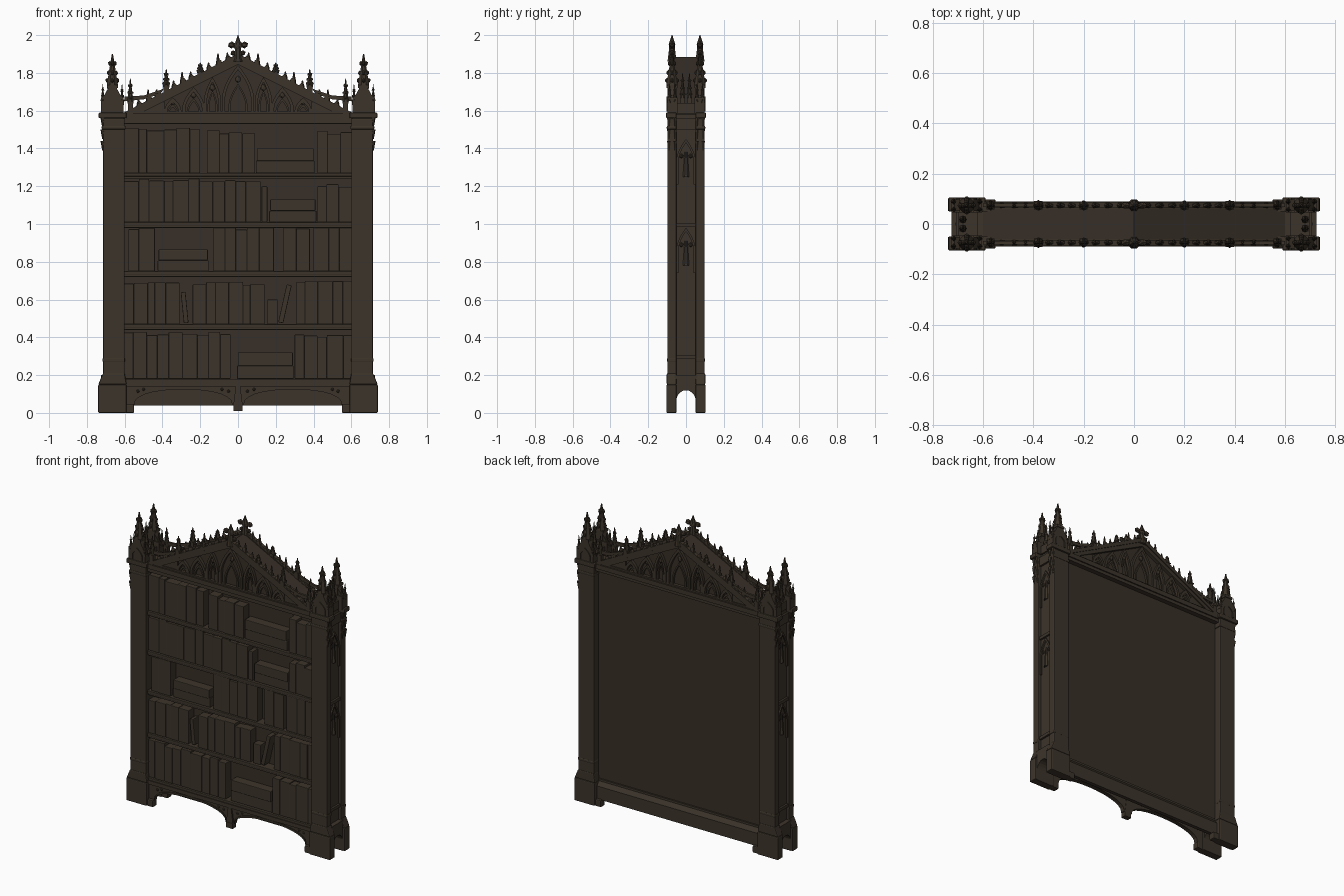
import bpy, bmesh, math, random
from mathutils import Matrix

random.seed(4)
if "Cube" in bpy.data.objects:
    bpy.data.objects.remove(bpy.data.objects["Cube"])


def material(name, rgb):
    m = bpy.data.materials.new(name)
    m.use_nodes = True
    m.diffuse_color = (*rgb, 1)
    m.node_tree.nodes["Principled BSDF"].inputs["Base Color"].default_value = (*rgb, 1)
    return m


WOOD = material("dark oak", (0.045, 0.034, 0.023))
BACK = material("reddish oak", (0.040, 0.029, 0.021))


def box(bm, x0, x1, y0, y1, z0, z1, lean=0):
    mat = Matrix.Translation(((x0 + x1) / 2, (y0 + y1) / 2, (z0 + z1) / 2))
    mat = mat @ Matrix.Rotation(lean, 4, 'Y') @ Matrix.Diagonal((x1 - x0, y1 - y0, z1 - z0, 1))
    bmesh.ops.create_cube(bm, size=1, matrix=mat)


def prism(bm, pts, a, b, side=False):
    """Extrude a 2D outline along y, or along x when side is set."""
    def place(p, d):
        return (d, p[0], p[1]) if side else (p[0], d, p[1])
    lo = [bm.verts.new(place(p, a)) for p in pts]
    hi = [bm.verts.new(place(p, b)) for p in pts]
    bm.faces.new(lo)
    bm.faces.new(hi[::-1])
    for i in range(len(pts)):
        j = (i + 1) % len(pts)
        bm.faces.new((lo[i], lo[j], hi[j], hi[i]))


def cone(bm, x, y, z0, z1, r0, r1, seg=8):
    bmesh.ops.create_cone(bm, cap_ends=True, segments=seg, radius1=r0, radius2=r1, depth=z1 - z0,
                          matrix=Matrix.Translation((x, y, (z0 + z1) / 2)) @ Matrix.Rotation(math.pi / seg, 4, 'Z'))


def knob(bm, x, y, z, r, tall=1.0, deep=1.0):
    bmesh.ops.create_icosphere(bm, subdivisions=1, radius=r,
                               matrix=Matrix.Translation((x, y, z)) @ Matrix.Diagonal((1, deep, tall, 1)))


def arch(c, z0, w, straight, rise, n=6):
    """Pointed arch outline from the left foot over the tip to the right foot."""
    half = [(w * (1 - (i / n) ** 1.8), z0 + straight + rise * i / n) for i in range(n + 1)]
    left = [(c - w, z0)] + [(c - x, z) for x, z in half]
    return left + [(c + x, z) for x, z in half[-2::-1]] + [(c + w, z0)]


def arch_strip(bm, c, z0, w, straight, rise, t, a, b, side=False):
    outer = arch(c, z0, w, straight, rise)
    inner = arch(c, z0, w - t, straight, rise - 1.6 * t)
    prism(bm, outer + inner[::-1], a, b, side)


def spire(bm, x, y, z0, z1, r):
    """Pinnacle: square shaft, crocketed cone and a small finial."""
    h = z1 - z0
    cone(bm, x, y, z0, z0 + .3 * h, r, r, 4)
    cone(bm, x, y, z0 + .28 * h, z0 + .34 * h, 1.2 * r, 1.2 * r, 4)
    cone(bm, x, y, z0 + .34 * h, z1, .95 * r, .1 * r, 8)
    for f, k in ((.44, .8), (.6, .6), (.8, .4)):
        for dx, dy in ((1, 0), (-1, 0), (0, 1), (0, -1)):
            knob(bm, x + dx * r * k, y + dy * r * k, z0 + f * h, .3 * r, 1.3)


def finish(bm, name, mat=WOOD, mirror=(False, False), bevel=0):
    bmesh.ops.recalc_face_normals(bm, faces=bm.faces)
    me = bpy.data.meshes.new(name)
    bm.to_mesh(me)
    bm.free()
    me.materials.append(mat)
    ob = bpy.data.objects.new(name, me)
    bpy.context.collection.objects.link(ob)
    if any(mirror):
        m = ob.modifiers.new("mirror", 'MIRROR')
        m.use_axis = (mirror[0], mirror[1], False)
        m.use_mirror_merge = False
    if bevel:
        b = ob.modifiers.new("bevel", 'BEVEL')
        b.width, b.segments = bevel, 2


X, Y, XY = (True, False), (False, True), (True, True)

# corner posts with stepped feet and capitals
bm = bmesh.new()
box(bm, .60, .715, -.099, -.05, .17, 1.56)
box(bm, .59, .74, -.104, -.05, 0, .15)
prism(bm, [(.59, .15), (.74, .15), (.715, .21), (.60, .21)], -.102, -.05)
box(bm, .55, .60, -.098, -.055, 0, .045)
box(bm, .598, .718, -.101, -.05, .27, .29)
box(bm, .595, .722, -.102, -.05, 1.50, 1.52)
box(bm, .59, .738, -.106, -.05, 1.56, 1.59)
finish(bm, "corner_posts", mirror=XY, bevel=.006)

# recessed side walls, with an arched opening between the feet
bm = bmesh.new()
opening = [(.052 * math.cos(math.pi * i / 10), .06 + .06 * math.sin(math.pi * i / 10)) for i in range(11)]
prism(bm, [(.06, 0), (.06, .2), (-.06, .2), (-.06, 0), (-.052, 0)] + opening[::-1] + [(.052, 0)], .60, .725, True)
box(bm, .60, .695, -.06, .06, .19, 1.58)
for z, h in ((.285, .02), (.985, .02), (1.50, .06)):
    box(bm, .68, .708, -.06, .06, z, z + h)
for z in (.74, 1.21):
    arch_strip(bm, 0, z, .052, .12, .12, .012, .68, .704, True)
    cone(bm, .692, 0, z + .04, z + .17, .018, .008)
    for s in (-1, 1):
        knob(bm, .694, s * .025, z + .15, .013)
finish(bm, "side_panels", mirror=X)

# corner crowns: block, pinnacles and small gables
bm = bmesh.new()
box(bm, .605, .725, -.098, -.045, 1.585, 1.67)
box(bm, .62, .70, -.05, 0, 1.585, 1.64)
prism(bm, [(.61, 1.66), (.72, 1.66), (.665, 1.76)], -.098, -.052)
spire(bm, .665, -.074, 1.65, 1.90, .034)
for x, y, z in ((.614, -.088, 1.74), (.716, -.088, 1.74), (.716, -.058, 1.74), (.614, -.058, 1.73)):
    spire(bm, x, y, 1.59, z, .012)
spire(bm, .68, -.018, 1.60, 1.80, .015)
arch_strip(bm, .665, 1.595, .04, .03, .05, .01, -.104, -.09)
for z in (1.42, 1.48, 1.54):
    for y in (-.09, -.06):
        cone(bm, .716, y, z - .03, z + .02, .003, .012, 6)
finish(bm, "corner_crowns", mirror=XY)

# back board, and the back rails with a sloped ledge at the bottom
bm = bmesh.new()
box(bm, -.61, .61, -.015, .05, .14, 1.56)
finish(bm, "back_board", BACK)
bm = bmesh.new()
prism(bm, [(.056, .04), (.08, .04), (.08, .125), (.05, .165), (.04, .125), (.056, .125)], -.61, .61, True)
box(bm, -.61, .61, -.08, .06, .125, .165)
box(bm, -.61, .61, .005, .082, 1.535, 1.56)
finish(bm, "bottom_and_back_rails")

# shelves
SHELVES = (.18, .47, .75, 1.01, 1.27)
bm = bmesh.new()
for z in SHELVES:
    box(bm, -.61, .61, -.083, -.01, z - .018, z)
    box(bm, -.61, .61, -.077, -.01, z - .03, z - .015)
box(bm, -.61, .61, -.083, -.01, 1.53, 1.56)
finish(bm, "shelves", bevel=.003)

# rows of upright books: runs of (left, right, height) on each shelf
RUNS = (((-.605, -.04, .25), (.30, .605, .24)),
        ((-.605, -.31, .225), (-.24, .14, .225), (.31, .605, .235)),
        ((-.58, -.44, .23), (-.13, .19, .24), (.24, .38, .23), (.40, .605, .24)),
        ((-.605, .12, .235), (.42, .605, .205)),
        ((-.605, -.2, .24), (-.165, .09, .225), (.42, .605, .225)))
bm = bmesh.new()
for z, runs in zip(SHELVES, RUNS):
    for left, right, h in runs:
        n = max(2, round((right - left) / .065))
        cuts = [left + (right - left) * (i + random.uniform(-.25, .25) * (0 < i < n)) / n for i in range(n + 1)]
        for a, b in zip(cuts, cuts[1:]):
            box(bm, a, b, random.uniform(-.074, -.069), -.01, z, z + h - random.uniform(0, .02))
finish(bm, "upright_books", bevel=.003)

# lying and leaning books
bm = bmesh.new()
for z, a, b, h in ((.18, 0, .29, .14), (.75, -.42, -.16, .115), (1.01, .17, .41, .12), (1.27, .10, .40, .13)):
    box(bm, a - .005, b + .005, -.068, -.01, z, z + .5 * h)
    box(bm, a, b, -.074, -.01, z + .5 * h, z + h)
box(bm, -.295, -.27, -.07, -.01, .475, .64, -.1)
box(bm, .235, .262, -.07, -.01, .475, .68, .22)
box(bm, .155, .21, -.066, -.01, .47, .60)
box(bm, .125, .155, -.07, -.01, 1.01, 1.20)
finish(bm, "loose_books", bevel=.004)

# front apron with twin low arches and a pendant
bm = bmesh.new()
curve = [(.29 + .26 * math.cos(math.pi * i / 14), .04 + .085 * math.sin(math.pi * i / 14) ** .8) for i in range(15)]
prism(bm, [(0, .15), (.61, .15), (.61, .03), (.56, .03)] + curve + [(0, .04)], -.078, -.057)
rib = [(x, z + .012) for x, z in curve]
prism(bm, curve + rib[::-1], -.085, -.07)
box(bm, 0, .61, -.088, -.055, .14, .165)
for x, z in ((.05, .115), (.085, .125), (.53, .115), (.50, .125)):
    knob(bm, x, -.078, z, .009)
box(bm, 0, .024, -.09, -.055, .01, .045)
prism(bm, [(0, .045), (.024, .045), (.012, .14), (0, .14)], -.088, -.055)
finish(bm, "front_apron", mirror=X)

# gable body with its sloping roof, and the cornice
PEAK, SLOPE = 1.89, .517


def rake(x):
    return PEAK - SLOPE * abs(x)


bm = bmesh.new()
prism(bm, [(-.61, 1.55), (.61, 1.55), (.61, rake(.61)), (0, PEAK - .005), (-.61, rake(.61))], -.06, .06)
finish(bm, "gable_roof", BACK)
bm = bmesh.new()
box(bm, 0, .6, -.09, -.05, 1.555, 1.585)
box(bm, 0, .6, -.08, -.05, 1.58, 1.595)
prism(bm, [(0, PEAK), (0, PEAK - .045), (.62, rake(.62) - .035), (.62, rake(.62))], -.082, -.06)
prism(bm, [(0, PEAK + .012), (0, PEAK - .014), (.62, rake(.62) - .012), (.62, rake(.62) + .012)], -.088, -.064)
finish(bm, "gable_mouldings", mirror=XY)

# pointed tracery inside the gable: niches with cusped heads and bosses between
bm = bmesh.new()
for x, w, s in ((0, .085, .07), (.135, .045, .06), (.235, .06, .02), (.345, .045, .01)):
    top = rake(x + .3 * w) - .035
    for k in ((-1, 1) if x else (1,)):
        arch_strip(bm, k * x, 1.59, w, s, top - 1.59 - s, .016, -.079, -.05)
        arch_strip(bm, k * x, 1.59, w * .6, s * .4, (top - 1.59) * .5, .01, -.073, -.05)
        knob(bm, k * x, -.064, 1.59 + (top - 1.59) * .7, .016, 1.2, .6)
for s in (-1, 1):
    prism(bm, [(s * .39, 1.59), (s * .52, 1.59), (s * .39, rake(.39) - .04)], -.073, -.05)
finish(bm, "gable_tracery", mirror=Y)

# cresting: leaf pinnacles along the rakes, low bridges
bm = bmesh.new()
for x, top, r in ((.57, 1.77, .019), (.38, 1.82, .02), (.20, 1.855, .019)):
    spire(bm, x, -.074, rake(x) - .01, top, r)
for x in (.05, .10, .15, .245, .29, .335, .425, .47, .52):
    h = .05 if x in (.10, .29, .47) else .028
    knob(bm, x, -.074, rake(x) + .3 * h, .018, 1.2, .6)
    cone(bm, x + .006, -.074, rake(x), rake(x) + h + .015, .013, .003, 6)
prism(bm, [(.60, 1.675), (.50, 1.68), (.41, 1.71), (.39, 1.72), (.41, 1.69), (.50, 1.66), (.60, 1.65)], -.081, -.067)
finish(bm, "cresting", mirror=XY)

# leafy finial on each gable peak
bm = bmesh.new()
cone(bm, 0, -.074, 1.86, 1.95, .026, .014)
cone(bm, 0, -.074, 1.95, 2.0, .02, .002)
knob(bm, 0, -.074, 1.945, .026, 1.1, .7)
for s in (-1, 1):
    knob(bm, s * .034, -.074, 1.948, .021, .9, .7)
    knob(bm, s * .026, -.074, 1.905, .015)
finish(bm, "peak_finials", mirror=Y)
